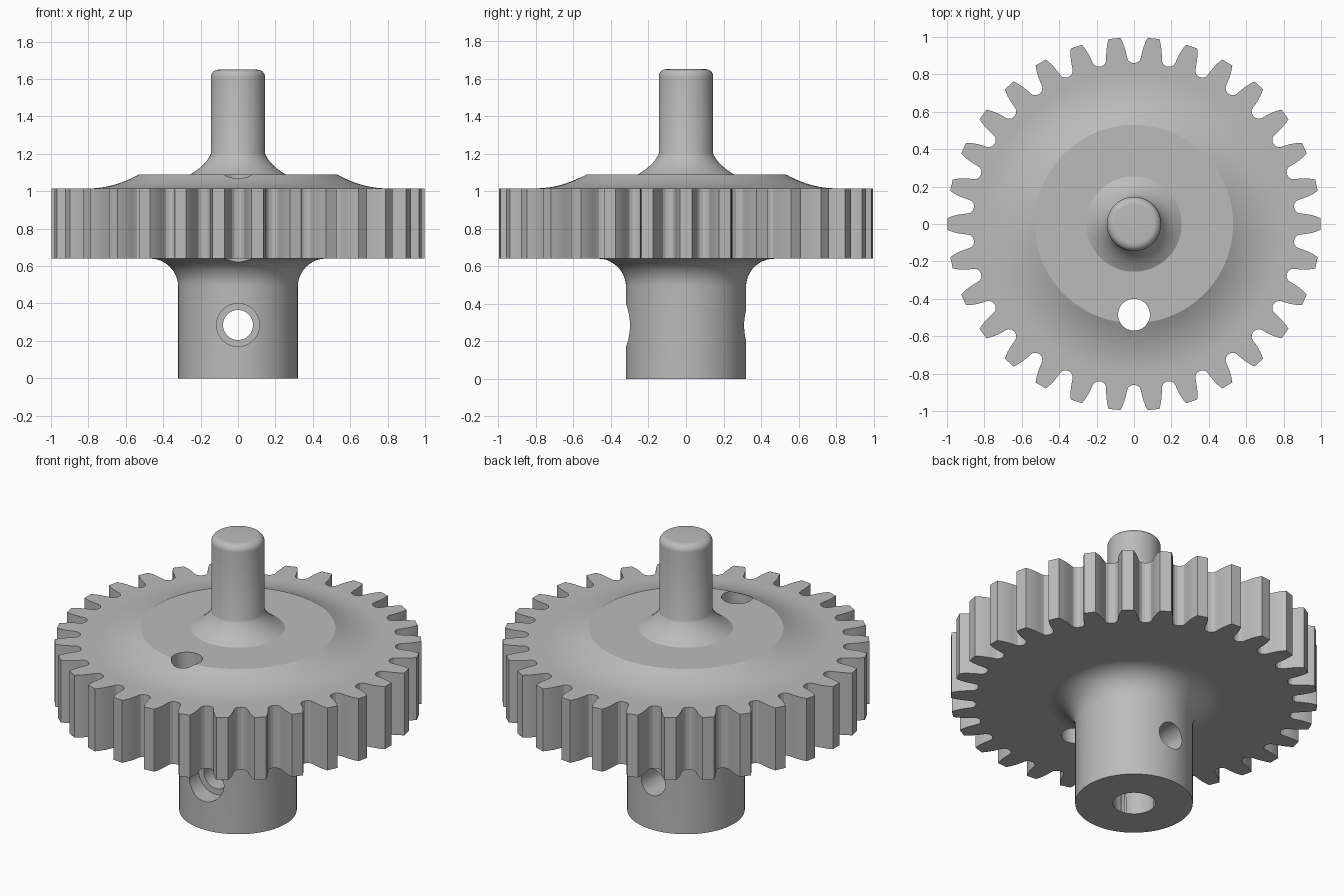
import bpy, bmesh, math
from mathutils import Vector, Matrix

cube = bpy.data.objects.get("Cube")
if cube:
    bpy.data.objects.remove(cube, do_unlink=True)

# Single metal colour
GREY = (0.5, 0.5, 0.5, 1)
metal = bpy.data.materials.new("grey metal")
metal.use_nodes = True
metal.diffuse_color = GREY
metal.node_tree.nodes["Principled BSDF"].inputs["Base Color"].default_value = GREY


def finish(name, bm):
    """Turn a bmesh into a linked object with clean outward normals."""
    bmesh.ops.remove_doubles(bm, verts=bm.verts, dist=1e-5)
    bmesh.ops.recalc_face_normals(bm, faces=bm.faces)
    mesh = bpy.data.meshes.new(name)
    bm.to_mesh(mesh)
    bm.free()
    mesh.materials.append(metal)
    obj = bpy.data.objects.new(name, mesh)
    bpy.context.collection.objects.link(obj)
    return obj


def bend(a, b, c, steps=12):
    """Points along a quadratic curve from a to c, pulled towards b."""
    a, b, c = Vector(a), Vector(b), Vector(c)
    ts = [i / steps for i in range(steps + 1)]
    return [tuple(a * (1 - t) ** 2 + b * 2 * t * (1 - t) + c * t * t) for t in ts]


def arc(cx, cz, r, start, end, steps=12):
    angles = [math.radians(start + (end - start) * i / steps) for i in range(steps + 1)]
    return [(cx + r * math.cos(a), cz + r * math.sin(a)) for a in angles]


def lathe(name, profile, segments=96):
    """Revolve (radius, height) points about the z axis."""
    bm = bmesh.new()
    verts = [bm.verts.new((r, 0, z)) for r, z in profile]
    edges = [bm.edges.new(pair) for pair in zip(verts, verts[1:])]
    bmesh.ops.spin(bm, geom=verts + edges, cent=(0, 0, 0), axis=(0, 0, 1),
                   angle=math.tau, steps=segments)
    return finish(name, bm)


def drill(name, radius, start, end):
    """Cylinder cutter running between two points."""
    start, end = Vector(start), Vector(end)
    axis = end - start
    turn = axis.to_track_quat('Z', 'Y').to_matrix().to_4x4()
    bm = bmesh.new()
    bmesh.ops.create_cone(bm, cap_ends=True, segments=48, radius1=radius, radius2=radius,
                          depth=axis.length,
                          matrix=Matrix.Translation((start + end) / 2) @ turn)
    obj = finish(name, bm)
    obj.hide_render = True
    return obj


def cut(obj, cutters):
    """Subtract the cutters and bake the result into the mesh."""
    for cutter in cutters:
        mod = obj.modifiers.new(cutter.name, 'BOOLEAN')
        mod.operation = 'DIFFERENCE'
        mod.solver = 'EXACT'
        mod.object = cutter
    bpy.context.view_layer.update()
    graph = bpy.context.evaluated_depsgraph_get()
    baked = bpy.data.meshes.new_from_object(obj.evaluated_get(graph))
    obj.modifiers.clear()
    obj.data = baked


# Toothed wheel: one tooth gap as a mirrored half outline, repeated around
TEETH, WHEEL_BOTTOM, WHEEL_TOP = 30, 0.64, 1.015
half_gap = [(0, 0.86), (0.018, 0.864), (0.031, 0.875), (0.037, 0.89),
            (0.041, 0.91), (0.049, 0.94), (0.059, 0.967), (0.073, 0.995)]
gap = [(-x, y) for x, y in reversed(half_gap[1:])] + half_gap
bm = bmesh.new()
outline = []
for i in range(TEETH):
    turn = Matrix.Rotation(-math.tau * i / TEETH, 3, 'Z')
    outline += [bm.verts.new(turn @ Vector((x, y, WHEEL_BOTTOM))) for x, y in gap]
face = bm.faces.new(outline)
top = bmesh.ops.extrude_face_region(bm, geom=[face], use_keep_orig=True)["geom"]
bmesh.ops.translate(bm, vec=(0, 0, WHEEL_TOP - WHEEL_BOTTOM),
                    verts=[v for v in top if isinstance(v, bmesh.types.BMVert)])
wheel = finish("toothed_wheel", bm)

# Lower hub with a flared fillet under the wheel
hub = lathe("lower_hub", [(0, 0), (0.32, 0)] + arc(0.47, 0.49, 0.15, 180, 90)
            + [(0.47, 0.66), (0, 0.66)])

# Raised boss with a dished rim
boss = lathe("raised_boss", [(0, 1.0), (0.8, 1.0)]
             + bend((0.8, 1.015), (0.665, 1.015), (0.53, 1.09)) + [(0, 1.09)])

# Spindle with a flared foot and rounded tip
spindle = lathe("spindle", [(0, 1.08), (0.255, 1.08)]
                + bend((0.255, 1.09), (0.17, 1.14), (0.145, 1.2))
                + arc(0.105, 1.61, 0.04, 0, 90, 8) + [(0, 1.65)])

# Holes: wheel hole, axial bore, cross hole and its counterbore
PIN_Z = 0.285
wheel_hole = drill("wheel_hole_cutter", 0.085, (0, -0.485, 0.55), (0, -0.485, 1.2))
bore = drill("bore_cutter", 0.115, (0, 0, -0.1), (0, 0, 0.55))
cross = drill("cross_hole_cutter", 0.08, (0, -0.5, PIN_Z), (0, 0.5, PIN_Z))
counter = drill("counterbore_cutter", 0.115, (0, -0.5, PIN_Z), (0, -0.21, PIN_Z))
cut(wheel, [wheel_hole])
cut(boss, [wheel_hole])
cut(hub, [wheel_hole, bore, cross, counter])
for cutter in (wheel_hole, bore, cross, counter):
    bpy.data.objects.remove(cutter, do_unlink=True)

# Smooth round surfaces, keep machined edges crisp
bpy.ops.object.select_all(action='DESELECT')
for obj in (wheel, hub, boss, spindle):
    obj.select_set(True)
bpy.context.view_layer.objects.active = wheel
bpy.ops.object.shade_smooth_by_angle(angle=math.radians(25))
